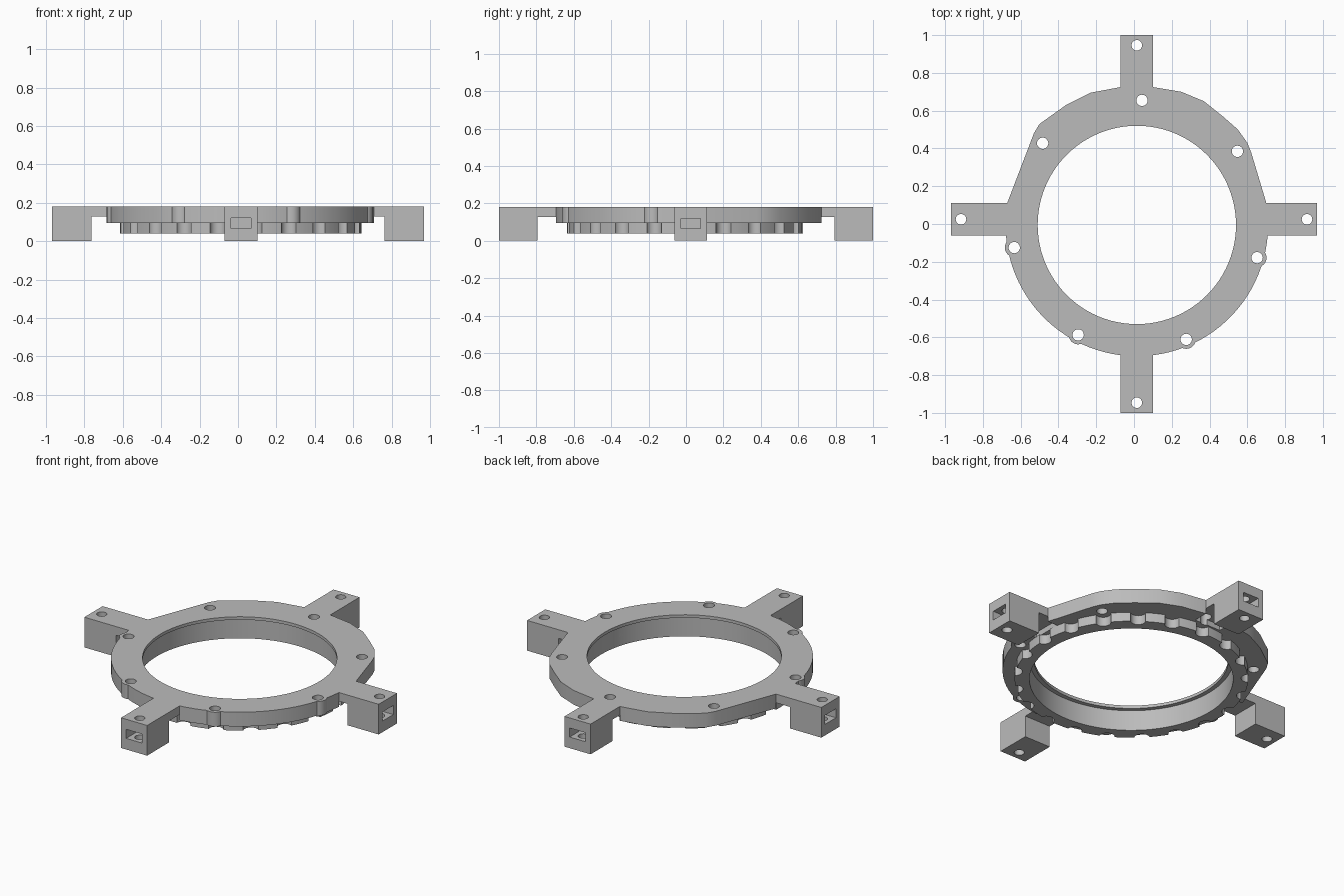
import bpy, bmesh, math
from mathutils import Matrix, Vector

if "Cube" in bpy.data.objects:
    bpy.data.objects.remove(bpy.data.objects["Cube"], do_unlink=True)

grey = bpy.data.materials.new("plain_grey")
grey.use_nodes = True
grey.diffuse_color = (0.5, 0.5, 0.5, 1)
grey.node_tree.nodes["Principled BSDF"].inputs["Base Color"].default_value = (0.5, 0.5, 0.5, 1)

CX, CY = 0.015, -0.005       # ring centre
TOP, PLATE, LOW = 0.18, 0.095, 0.04
TURN = math.tau


def polar(r, deg):
    a = math.radians(deg)
    return CX + r * math.cos(a), CY + r * math.sin(a)


def prism(name, points, z0, z1):
    """Closed solid from a flat outline."""
    bm = bmesh.new()
    face = bm.faces.new([bm.verts.new((x, y, z0)) for x, y in points])
    up = bmesh.ops.extrude_face_region(bm, geom=[face])["geom"]
    bmesh.ops.translate(bm, vec=(0, 0, z1 - z0),
                        verts=[v for v in up if isinstance(v, bmesh.types.BMVert)])
    bmesh.ops.recalc_face_normals(bm, faces=bm.faces)
    mesh = bpy.data.meshes.new(name)
    bm.to_mesh(mesh)
    bm.free()
    obj = bpy.data.objects.new(name, mesh)
    bpy.context.collection.objects.link(obj)
    mesh.materials.append(grey)
    return obj


def disc(name, centre, r, z0, z1, n=24):
    return prism(name, [(centre[0] + r * math.cos(TURN * i / n),
                         centre[1] + r * math.sin(TURN * i / n)) for i in range(n)], z0, z1)


def box(name, x0, x1, y0, y1, z0, z1):
    return prism(name, [(x0, y0), (x1, y0), (x1, y1), (x0, y1)], z0, z1)


def combine(obj, other, operation):
    """Boolean with a helper solid, then discard the helper."""
    other.hide_render = True
    bpy.ops.object.select_all(action='DESELECT')
    bpy.context.view_layer.objects.active = obj
    obj.select_set(True)
    mod = obj.modifiers.new("cut", 'BOOLEAN')
    mod.operation, mod.solver, mod.object = operation, 'EXACT', other
    bpy.ops.object.modifier_apply(modifier=mod.name)
    bpy.data.objects.remove(other, do_unlink=True)


def smooth(obj):
    bpy.ops.object.select_all(action='DESELECT')
    bpy.context.view_layer.objects.active = obj
    obj.select_set(True)
    bpy.ops.object.shade_smooth_by_angle(angle=math.radians(25))


# Mounting plate: round at the front, hand-shaped facets at the back
back = [(0.62, 0.38), (0.6, 0.43), (0.55, 0.5), (0.47, 0.57), (0.37, 0.65), (0.25, 0.7),
        (0.1, 0.725), (-0.07, 0.725), (-0.23, 0.695), (-0.36, 0.63), (-0.5, 0.53), (-0.53, 0.48)]
front = [polar(0.695, 170 + i * 200 / 56) for i in range(57)]
plate = prism("mounting_plate", back + front, PLATE, TOP)

holes = [polar(0.66, 36.2 + i * 360 / 7) for i in range(7)]
for h in holes:
    combine(plate, disc("boss", h, 0.05, PLATE, TOP), 'UNION')

# Arms: (angle, sideways centre, tip distance), built along +x and turned
arms = [(0, 0.025, 0.97), (90, -0.015, 1.0), (180, -0.025, 0.97), (270, 0.015, 1.0)]
W = 0.086


def turned(obj, deg):
    obj.data.transform(Matrix.Rotation(math.radians(deg), 4, 'Z'))
    return obj


for deg, side, tip in arms:
    combine(plate, turned(box("recess", 0.635, 0.8, side - W, side + W, 0, 0.128), deg), 'DIFFERENCE')
for deg, side, tip in arms:
    inner = tip - 0.207
    combine(plate, turned(box("strip", 0.6, inner + 0.05, side - W, side + W, 0.128, TOP), deg), 'UNION')
    combine(plate, turned(box("block", inner, tip, side - W, side + W, 0, TOP), deg), 'UNION')
    # nut slot in the end face and the vertical bolt hole
    combine(plate, turned(box("slot", tip - 0.13, tip + 0.1, side - 0.052, side + 0.052, 0.066, 0.12), deg),
            'DIFFERENCE')
    combine(plate, turned(disc("bolt", (tip - 0.054, side), 0.028, -0.1, 0.3), deg), 'DIFFERENCE')

# Screw holes and stepped central opening
for h in holes:
    combine(plate, disc("screw", h, 0.03, 0, 0.3), 'DIFFERENCE')
combine(plate, disc("opening", (CX, CY), 0.525, 0, 0.3, 96), 'DIFFERENCE')
combine(plate, disc("step", (CX, CY), 0.55, 0, 0.162, 96), 'DIFFERENCE')
smooth(plate)

# Lower ring with round notches in its outer edge
ring = disc("notched_ring", (CX, CY), 0.63, LOW, PLATE, 96)
combine(ring, disc("bore", (CX, CY), 0.55, 0, 0.3, 96), 'DIFFERENCE')
for i in range(21):
    notch = disc("notch", polar(0.635, 36.2 + i * 360 / 21), 0.042, 0, 0.3)
    combine(ring, notch, 'DIFFERENCE')
smooth(ring)
